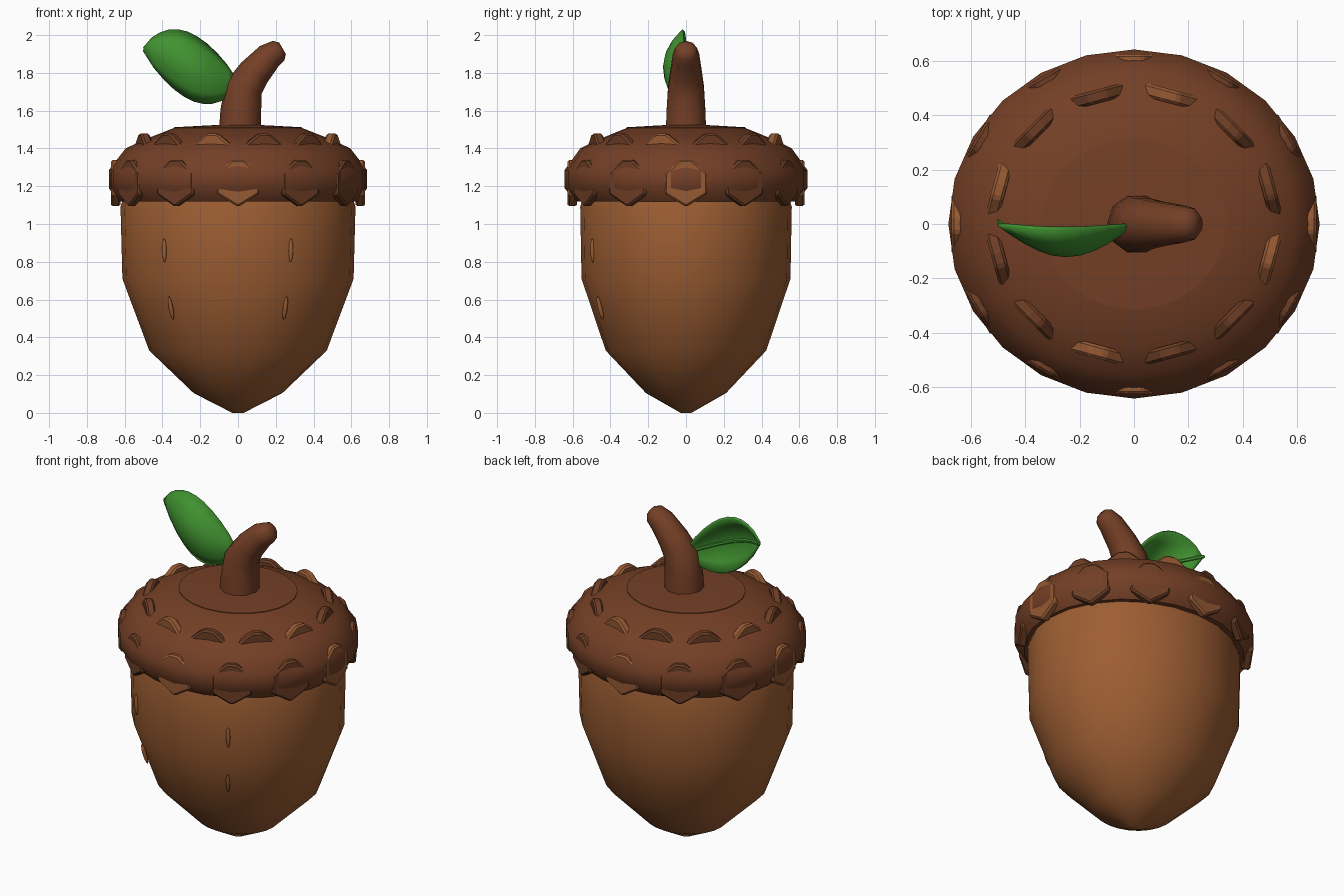
import bpy, bmesh, math
from mathutils import Vector, Matrix

if "Cube" in bpy.data.objects:
    bpy.data.objects.remove(bpy.data.objects["Cube"])


def material(name, rgb):
    m = bpy.data.materials.new(name)
    m.diffuse_color = (*rgb, 1)
    m.use_nodes = True
    m.node_tree.nodes["Principled BSDF"].inputs["Base Color"].default_value = m.diffuse_color
    return m


NUT = material("nut_brown", (0.34, 0.112, 0.033))
CAP = material("cap_brown", (0.175, 0.05, 0.019))
LIGHT = material("light_scale_brown", (0.30, 0.10, 0.033))
DARK = material("dark_scale_brown", (0.15, 0.047, 0.018))
GREEN = material("leaf_green", (0.052, 0.29, 0.03))


def finish(name, bm, mat, angle=None):
    bmesh.ops.recalc_face_normals(bm, faces=bm.faces)
    me = bpy.data.meshes.new(name)
    bm.to_mesh(me)
    bm.free()
    me.materials.append(mat)
    ob = bpy.data.objects.new(name, me)
    bpy.context.collection.objects.link(ob)
    if angle:
        bpy.context.view_layer.objects.active = ob
        ob.select_set(True)
        bpy.ops.object.shade_smooth_by_angle(angle=math.radians(angle))
        ob.select_set(False)
    return ob


def skin(bm, rings):
    """Join closed rings of points with quads and cap both ends."""
    vs = [[bm.verts.new(p) for p in r] for r in rings]
    n = len(vs[0])
    for a, b in zip(vs, vs[1:]):
        for i in range(n):
            j = (i + 1) % n
            bm.faces.new((a[i], a[j], b[j], b[i]))
    bm.faces.new(vs[0])
    bm.faces.new(vs[-1])


def lathe(name, profile, mat, angle, n=24):
    """Oval turned shape; profile holds (x radius, y radius, z)."""
    bm = bmesh.new()
    skin(bm, [[(rx * math.cos(2 * math.pi * i / n), ry * math.sin(2 * math.pi * i / n), z)
               for i in range(n)] for rx, ry, z in profile])
    return finish(name, bm, mat, angle)


def tube(name, path, mat, n=8, angle=50):
    """Tube in the xz plane; path holds (x, y, z, radius)."""
    bm = bmesh.new()
    pts = [Vector(p[:3]) for p in path]
    rings = []
    for k, p in enumerate(pts):
        d = (pts[min(k + 1, len(pts) - 1)] - pts[max(k - 1, 0)]).normalized()
        side = Vector((0, 1, 0))
        up = d.cross(side).normalized()
        r = path[k][3]
        rings.append([p + r * (math.cos(2 * math.pi * i / n) * up +
                               math.sin(2 * math.pi * i / n) * side) for i in range(n)])
    skin(bm, rings)
    return finish(name, bm, mat, angle)


# Nut and cap
lathe("nut", [(0.03, 0.028, 0), (0.235, 0.212, 0.105), (0.47, 0.425, 0.33), (0.612, 0.553, 0.71),
              (0.622, 0.56, 1.09), (0.60, 0.54, 1.16)], NUT, 40)
lathe("cap", [(0.50, 0.45, 1.13), (0.635, 0.585, 1.12), (0.684, 0.643, 1.19), (0.684, 0.643, 1.285),
              (0.595, 0.56, 1.40), (0.50, 0.47, 1.445), (0.34, 0.315, 1.508)], CAP, 50)
lathe("cap_crown", [(0.34, 0.315, 1.50), (0.34, 0.315, 1.512), (0.10, 0.09, 1.525)], CAP, 30)


# Cap scales: upright six-sided plates that poke through the cap
def scale_ring(name, rx, ry, z, w, h, start, light_step):
    outline = [(-w, -h * 0.45), (0, -h), (w, -h * 0.45), (w, h * 0.45), (0.03, h), (-0.03, h), (-w, h * 0.45)]
    for k in range(12):
        a = start + k * math.pi / 6
        bm = bmesh.new()
        skin(bm, [[(x, y, q) for x, q in outline] for y in (-0.025, 0.025)])
        bmesh.ops.bevel(bm, geom=bm.edges[:], offset=0.01, segments=1, affect='EDGES')
        bm.transform(Matrix.Translation((rx * math.cos(a), ry * math.sin(a), z))
                     @ Matrix.Rotation(a + math.pi / 2, 4, 'Z'))
        finish(f"{name}_{k + 1}", bm, LIGHT if k % 3 == light_step else DARK)


scale_ring("rim_scale", 0.648, 0.602, 1.215, 0.112, 0.125, 0, 0)
scale_ring("upper_scale", 0.515, 0.487, 1.37, 0.105, 0.108, math.pi / 12, 2)

# Bent stem
tube("stem", [(0.01, 0, 1.46, 0.113), (0.015, 0, 1.60, 0.108), (0.03, 0, 1.72, 0.10),
              (0.085, 0, 1.80, 0.087), (0.165, 0, 1.888, 0.073), (0.215, 0, 1.918, 0.06),
              (0.236, 0, 1.93, 0.035)], CAP, 10)


# Cupped leaf
def leaf_point(t, s):
    b = math.sin(math.pi * t)
    w = 0.182 * max(b, 0) ** 0.75
    y = -b * (0.115 - (0.10 if s > 0 else 0.065) * s * s)
    return Vector((-0.5 * t - 0.02 * s * b, y, 1.74 + 0.185 * t + s * w))


bm = bmesh.new()
NU, NV = 10, 6
grid = [[bm.verts.new(leaf_point(0.01 + 0.985 * i / NU, 2 * j / NV - 1)) for j in range(NV + 1)]
        for i in range(NU + 1)]
for i in range(NU):
    for j in range(NV):
        bm.faces.new((grid[i][j], grid[i + 1][j], grid[i + 1][j + 1], grid[i][j + 1]))
leaf = finish("leaf", bm, GREEN, 50)
mod = leaf.modifiers.new("thickness", 'SOLIDIFY')
mod.thickness = 0.014
mod.offset = 0

# Leaf midrib on the hollow side
tube("leaf_midrib", [(*(leaf_point(t / 6, 0) + Vector((0, 0.008, 0))), 0.011) for t in range(7)], GREEN, 6)

# Thin raised grain marks on the nut
for k, (x, y, z, tilt) in enumerate([(0.28, -0.495, 0.86, 0.03), (-0.39, -0.43, 0.86, 0.03),
                                     (0.25, -0.455, 0.555, 0.27), (-0.355, -0.40, 0.555, 0.27)]):
    bm = bmesh.new()
    bmesh.ops.create_icosphere(bm, subdivisions=2, radius=1)
    a = math.atan2(y, x)
    bm.transform(Matrix.Translation((x, y, z)) @ Matrix.Rotation(a, 4, 'Z')
                 @ Matrix.Rotation(tilt, 4, 'Y') @ Matrix.Diagonal((0.012, 0.012, 0.065, 1)))
    finish(f"grain_mark_{k + 1}", bm, NUT, 50)
